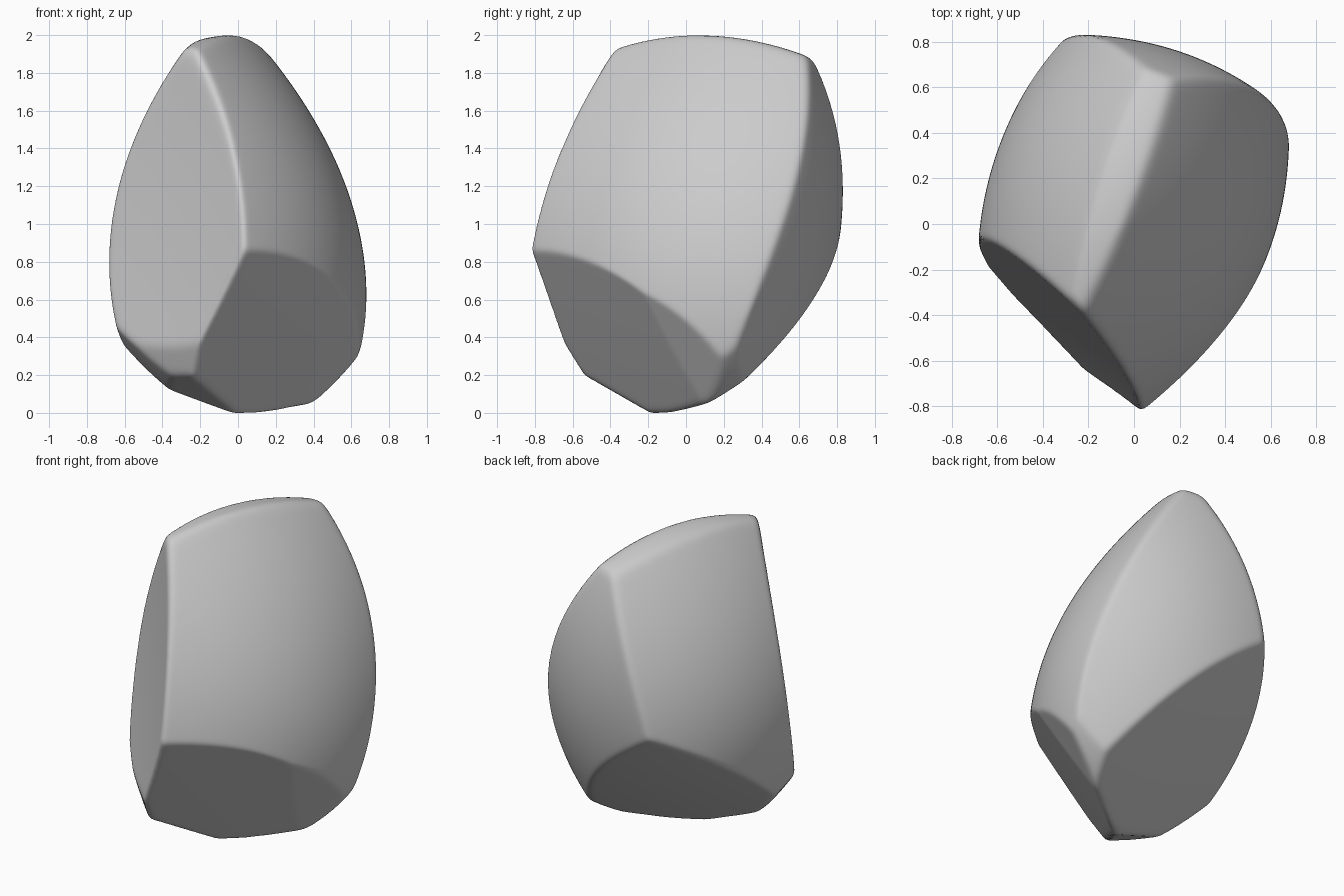
import bpy
import bmesh
import math
from mathutils import Vector

cube = bpy.data.objects.get("Cube")
if cube:
    bpy.data.objects.remove(cube, do_unlink=True)

UP = Vector((0, 0, 1))
CORE = Vector((0, 0, 0.9))


class Facet:
    """A gently curved cut: outward normal, centre, curvature across and along."""

    def __init__(self, normal, centre, across=0.0, along=0.0):
        self.n = Vector(normal).normalized()
        side = UP.cross(self.n)
        self.u = side.normalized() if side.length > 0.01 else Vector((1, 0, 0))
        self.v = self.n.cross(self.u)
        self.o = CORE - Vector(centre)
        self.ku, self.kv = across, along

    def reach(self, d):
        """Distance from the core to this facet along direction d."""
        du, dv = d.dot(self.u), d.dot(self.v)
        ou, ov = self.o.dot(self.u), self.o.dot(self.v)
        a = self.ku * du * du + self.kv * dv * dv
        b = d.dot(self.n) + 2 * (self.ku * ou * du + self.kv * ov * dv)
        c = self.o.dot(self.n) + self.ku * ou * ou + self.kv * ov * ov
        disc = b * b - 4 * a * c
        if disc < 0:
            return math.inf
        div = b + math.sqrt(disc)
        return -2 * c / div if div > 1e-6 else math.inf


facets = [
    Facet((0.94, -0.33, 0), (0.6, -0.1, 0.61), 0.36, 0.33),       # broad left flank
    Facet((-0.94, 0.33, 0), (-0.6, 0.32, 0.82), 0.33, 0.35),      # broad right flank
    Facet((-0.007, -0.019, 1), (-0.05, 0.03, 2.0), 1.2, 0.3),     # rounded crest
    Facet((0.4, 0.92, 0), (0.31, 0.715, 1.2), 0.37, 0.26),        # back face
    Facet((-0.72, -0.69, 0.115), (-0.335, -0.405, 0.95), -0.06, -0.03),  # hollow front face
    Facet((-0.68, -0.66, -0.3), (-0.3, -0.49, 0.2), 0.05, 0.1),   # foot of front face
    Facet((-0.75, -0.2, -0.63), (-0.5, -0.18, 0.26), 0.25, 0.25), # tucked right foot
    Facet((0.675, -0.55, -0.49), (0.45, 0.06, 0.18)),             # tucked left foot
    Facet((0.7, 0.25, -0.67), (0.56, 0.22, 0.22), 0.4, 0.4),      # rounded left heel
    Facet((0.55, -0.66, -0.51), (0.13, -0.375, 0.37), 0.015, 0.015),  # front undercut
    Facet((-0.34, 0.59, -0.73), (-0.21, 0.24, 0.37), 0.08, 0.08),     # back undercut
    Facet((-0.3, -0.31, -0.9), (-0.22, -0.37, 0.13)),             # small front chip
    Facet((0, 0, -1), (0, 0, 0)),                                 # resting base
]

# Chisel a ball down to the nearest facet in every direction
bm = bmesh.new()
bmesh.ops.create_icosphere(bm, subdivisions=7, radius=1)
for v in bm.verts:
    d = v.co.normalized()
    v.co = CORE + d * min(f.reach(d) for f in facets)

# Wear the edges slightly
for _ in range(4):
    bmesh.ops.smooth_vert(bm, verts=bm.verts, factor=0.5,
                          use_axis_x=True, use_axis_y=True, use_axis_z=True)

# Stand the stone on the floor
floor = min(v.co.z for v in bm.verts)
bmesh.ops.translate(bm, verts=bm.verts, vec=-floor * UP)

for f in bm.faces:
    f.smooth = True
mesh = bpy.data.meshes.new("rock")
bm.to_mesh(mesh)
bm.free()
rock = bpy.data.objects.new("rock", mesh)
bpy.context.collection.objects.link(rock)

# Plain grey stone
stone = bpy.data.materials.new("grey stone")
stone.use_nodes = True
colour = (0.6, 0.6, 0.6, 1)
stone.diffuse_color = colour
stone.node_tree.nodes["Principled BSDF"].inputs["Base Color"].default_value = colour
mesh.materials.append(stone)
